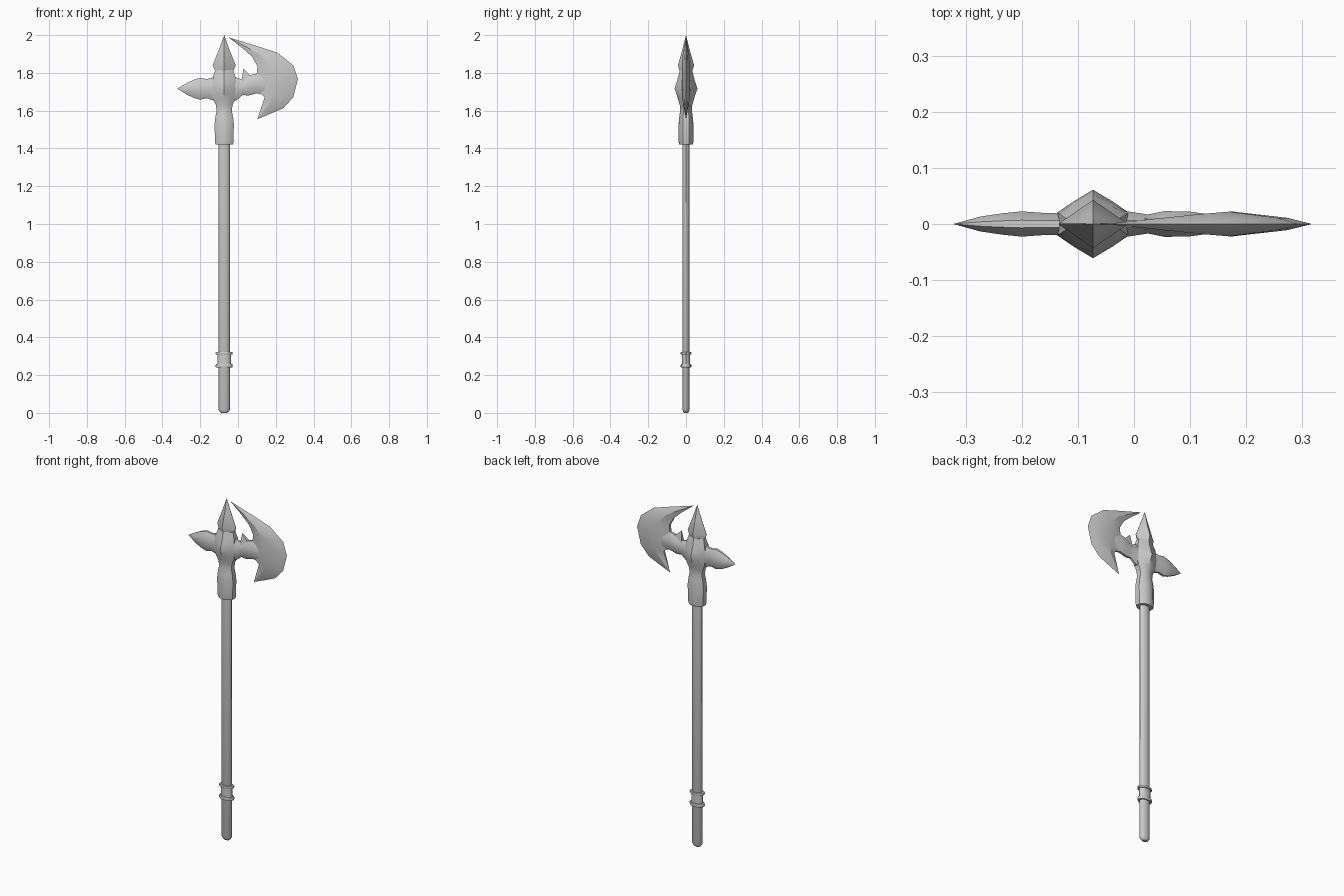
import bpy, bmesh, math

CX = -0.073  # shaft axis


def loft(name, rings, angle=35):
    """Skin a list of equal-length point loops; a one-point loop is a tip."""
    bm = bmesh.new()
    loops = [[bm.verts.new(p) for p in r] for r in rings]
    for a, b in zip(loops, loops[1:]):
        n = max(len(a), len(b))
        for i in range(n):
            j = (i + 1) % n
            if len(a) == 1:
                bm.faces.new((a[0], b[i], b[j]))
            elif len(b) == 1:
                bm.faces.new((a[i], a[j], b[0]))
            else:
                bm.faces.new((a[i], a[j], b[j], b[i]))
    for end in (loops[0], loops[-1]):
        if len(end) > 2:
            bm.faces.new(end)
    bmesh.ops.recalc_face_normals(bm, faces=bm.faces[:])
    me = bpy.data.meshes.new(name)
    bm.to_mesh(me)
    bm.free()
    ob = bpy.data.objects.new(name, me)
    bpy.context.collection.objects.link(ob)
    bpy.context.view_layer.objects.active = ob
    ob.select_set(True)
    bpy.ops.object.shade_smooth_by_angle(angle=math.radians(angle))
    ob.select_set(False)
    return ob


def oval(z, a, b, n=16):
    return [(CX + a * math.cos(2 * math.pi * i / n), b * math.sin(2 * math.pi * i / n), z)
            for i in range(n)]


def head_section(z, w, d, s, m):
    """Ridged section: half width w, ridge depth d, side depth s, mid depth m."""
    q = [(w, s), (w * .55, m), (0, d), (-w * .55, m), (-w, s)]
    return [(CX + x, y, z) for x, y in q] + [(CX + x, -y, z) for x, y in reversed(q)]


def arm_section(x, t, top, bottom):
    """Flattened bevelled section across the x axis."""
    c, h = (top + bottom) / 2, (top - bottom) / 2
    e = t * .3
    q = [(e, h), (t, h * .45), (t, -h * .45), (e, -h)]
    return [(x, y, c + z) for y, z in q] + [(x, -y, c + z) for y, z in reversed(q)]


# Oval shaft with rounded foot
loft("shaft", [oval(z, .031 * k, .0195 * k) for z, k in
               ((0, .5), (.006, .75), (.018, 1), (1.46, 1))])

# Grip sleeve and its two rings
loft("grip_sleeve", [oval(z, .035, .022) for z in (.245, .315)])
for name, z, h in (("lower_ring", .249, .009), ("upper_ring", .316, .006)):
    loft(name, [oval(z + h * f, .045 * k, .028 * k) for f, k in
                ((-1, .75), (-1, .95), (-.5, 1), (.5, 1), (1, .95), (1, .75))])

# Socket, ridged centre body and top spear point
body = [
    (1.42, .046, .037, .015, .032), (1.435, .049, .039, .016, .034),
    (1.53, .051, .039, .016, .034), (1.565, .047, .036, .015, .031),
    (1.60, .040, .031, .014, .026), (1.63, .044, .033, .015, .027),
    (1.66, .058, .042, .018, .033), (1.69, .063, .051, .019, .037),
    (1.717, .064, .061, .020, .040), (1.745, .063, .051, .019, .037),
    (1.775, .060, .042, .018, .032), (1.815, .048, .033, .010, .022)]
loft("head_body", [head_section(*r) for r in body])
loft("spear_point", [head_section(1.805, .046, .032, .006, .019),
                     head_section(1.84, .061, .043, .001, .020),
                     head_section(1.92, .029, .020, .001, .010),
                     [(CX, 0, 2.0)]], 25)

# Back spike
spike = [(-.275, .013, 1.744, 1.687), (-.235, .019, 1.763, 1.668),
         (-.20, .0225, 1.774, 1.658), (-.165, .020, 1.767, 1.666),
         (-.135, .020, 1.775, 1.655), (-.08, .020, 1.775, 1.655)]
loft("back_spike", [[(-.322, 0, 1.717)]] + [arm_section(*r) for r in spike])

# Neck carrying the blade
neck = [(-.08, .020, 1.775, 1.655), (-.008, .022, 1.775, 1.655),
        (.025, .017, 1.765, 1.683), (.055, .023, 1.785, 1.68),
        (.10, .022, 1.797, 1.692), (.15, .015, 1.79, 1.68)]
loft("blade_neck", [arm_section(*r) for r in neck])

# Small barb above the neck
loft("neck_barb", [[(x, y, z) for x, z, y in
                    ((.018, 1.75, .012), (.085, 1.77, .012), (.085, 1.77, -.012), (.018, 1.75, -.012))],
                   [(x, y, z) for x, z, y in
                    ((.022, 1.775, .009), (.062, 1.79, .009), (.062, 1.79, -.009), (.022, 1.775, -.009))],
                   [(.028, 0, 1.822)]])

# Crescent blade: sharp outer and inner edges, thick middle
blade = [  # outer x, z, inner x, z, half thickness
    (.10, 1.942, .028, 1.927, .011), (.208, 1.907, .075, 1.885, .018),
    (.293, 1.84, .103, 1.835, .022), (.317, 1.767, .097, 1.765, .022),
    (.293, 1.671, .115, 1.695, .022), (.24, 1.613, .141, 1.67, .018),
    (.17, 1.583, .122, 1.615, .009)]


def blade_ring(ox, oz, ix, iz, t):
    def at(f, y):
        return (ix + (ox - ix) * f, y, iz + (oz - iz) * f)
    return [at(1, 0), at(.8, t * .5), at(.35, t), at(0, t * .35),
            at(0, -t * .35), at(.35, -t), at(.8, -t * .5)]


loft("axe_blade", [[(-.05, 0, 1.988)]] + [blade_ring(*r) for r in blade] + [[(.103, 0, 1.555)]], 25)
